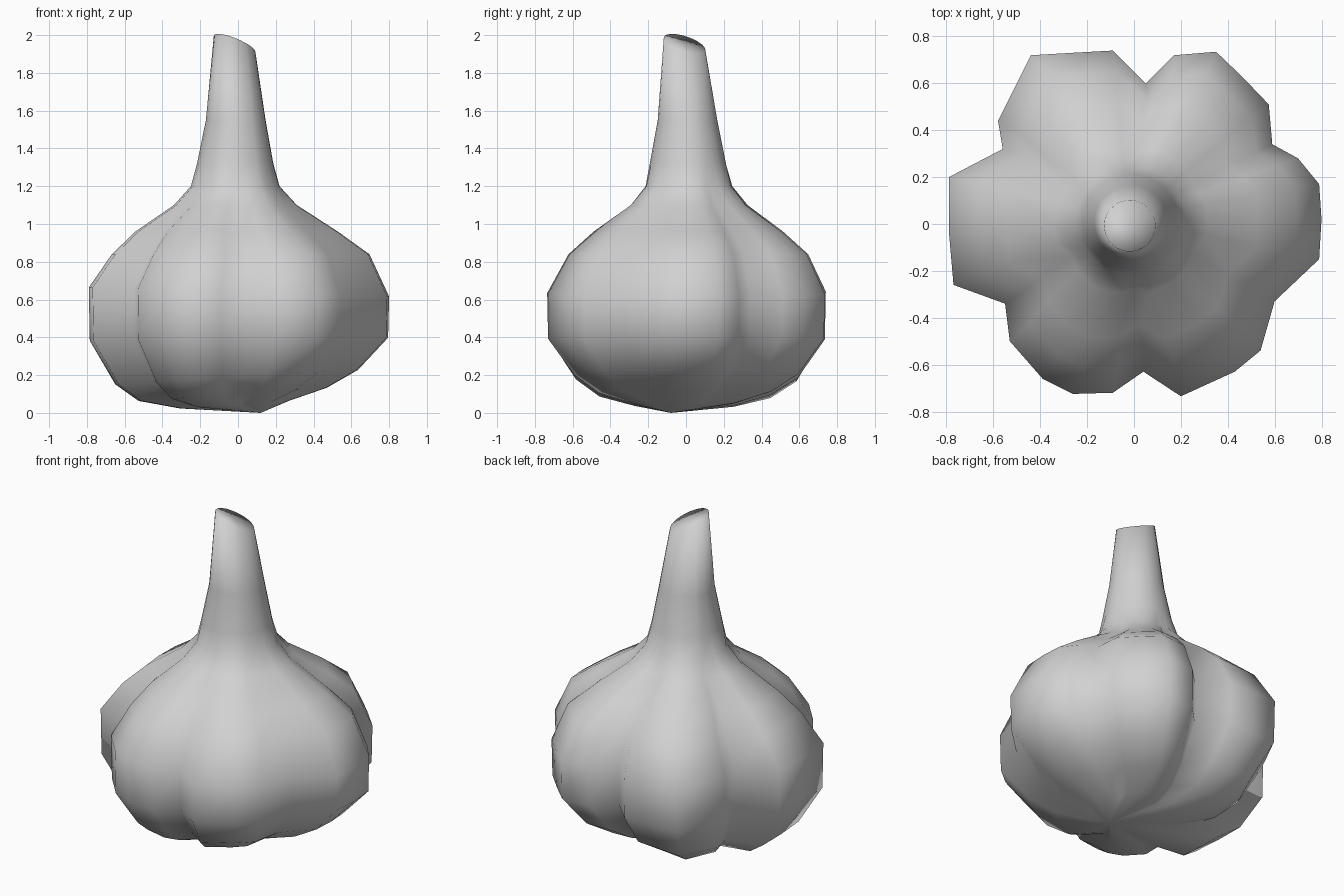
import bpy
import bmesh
import math

cube = bpy.data.objects.get("Cube")
if cube:
    bpy.data.objects.remove(cube, do_unlink=True)

# One pale skin colour
skin = bpy.data.materials.new("pale_garlic_skin")
skin.use_nodes = True
skin.diffuse_color = (0.64, 0.64, 0.64, 1)
skin.node_tree.nodes["Principled BSDF"].inputs["Base Color"].default_value = skin.diffuse_color

# Six-clove cross-section at the widest height, counter-clockwise from the left side (+x)
CLOVES = [
    (.79, -.15), (.8, .02), (.79, .17), (.7, .28), (.59, .34),
    (.575, .51), (.46, .63), (.35, .735), (.17, .72), (.05, .6),
    (-.09, .74), (-.27, .73), (-.44, .72), (-.58, .44), (-.56, .32),
    (-.79, .2), (-.79, -.03), (-.77, -.26), (-.55, -.34),
    (-.53, -.5), (-.39, -.66), (-.26, -.725), (-.09, -.72), (.04, -.63),
    (.2, -.735), (.43, -.63), (.54, -.54), (.6, -.33),
]
MEAN = .75

# Height, radius, clove strength, lean and centre of each ring, from root to neck
RINGS = [
    (.045, .27, 1.1, .07, -.02, -.01),
    (.1, .46, 1.3, .07, -.03, -.01),
    (.19, .6, 1.15, .06, -.01, 0),
    (.39, .745, 1, .01, 0, 0),
    (.64, .75, 1, -.03, 0, 0),
    (.84, .645, .95, 0, .01, .01),
    (.96, .51, .85, 0, -.01, .01),
    (1.1, .315, .55, 0, -.015, .015),
    (1.2, .232, .2, 0, -.015, .015),
    (1.32, .202, 0, 0, -.015, .01),
    (1.55, .158, 0, 0, -.012, .008),
    (1.945, .11, 0, -.38, -.018, -.008),
]


def ring_point(x, y, z, radius, strength, lean, cx, cy):
    """Blend between a round neck and the lobed clove outline."""
    angle = math.atan2(y, x)
    r = radius * (1 + strength * (math.hypot(x, y) / MEAN - 1))
    px = cx + r * math.cos(angle)
    py = cy + r * math.sin(angle)
    z += lean * px
    if strength == 0:
        z += .75 * lean * py      # the cut of the stem also slopes backwards
    return px, py, z


def bridge(bm, lower, upper):
    count = len(lower)
    for i in range(count):
        j = (i + 1) % count
        bm.faces.new((lower[i], lower[j], upper[j], upper[i]))


def fan(bm, ring, tip):
    for i, vert in enumerate(ring):
        bm.faces.new((vert, ring[(i + 1) % len(ring)], tip))


# Bulb and stem as one continuous skin
bm = bmesh.new()
rings = [[bm.verts.new(ring_point(x, y, *ring)) for x, y in CLOVES] for ring in RINGS]
for lower, upper in zip(rings, rings[1:]):
    bridge(bm, lower, upper)

# Off-centre root point below, cut tip above
fan(bm, rings[0], bm.verts.new((.12, -.08, 0)))
fan(bm, rings[-1], bm.verts.new((-.018, -.008, 1.953)))

bmesh.ops.recalc_face_normals(bm, faces=bm.faces)
for face in bm.faces:
    face.smooth = True
mesh = bpy.data.meshes.new("garlic_bulb")
bm.to_mesh(mesh)
bm.free()
mesh.materials.append(skin)
bulb = bpy.data.objects.new("garlic_bulb", mesh)
bpy.context.collection.objects.link(bulb)
